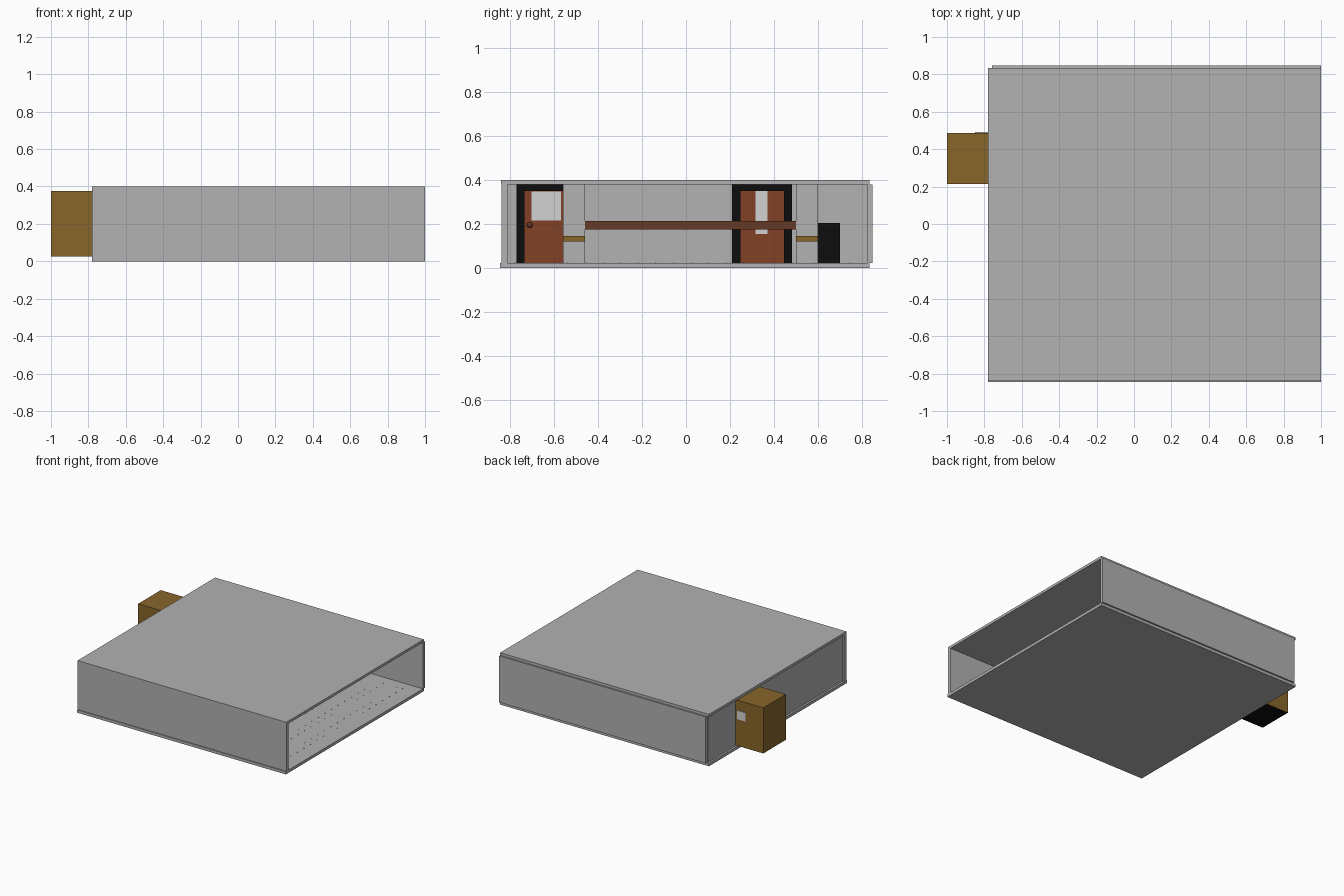
import bpy
import bmesh

if "Cube" in bpy.data.objects:
    bpy.data.objects.remove(bpy.data.objects["Cube"], do_unlink=True)


def material(name, r, g, b):
    m = bpy.data.materials.new(name)
    m.use_nodes = True
    m.diffuse_color = (r, g, b, 1)
    m.node_tree.nodes["Principled BSDF"].inputs["Base Color"].default_value = (r, g, b, 1)
    return m


GREY = material("wall grey", 0.445, 0.445, 0.445)
PALE = material("pale glass", 0.65, 0.65, 0.65)
GOLD = material("golden wood", 0.246, 0.133, 0.024)
RED = material("red wood", 0.223, 0.053, 0.018)
BROWN = material("dark wood", 0.133, 0.042, 0.019)
BLACK = material("black", 0.004, 0.004, 0.004)


def add_box(bm, xs, ys, zs):
    verts = bmesh.ops.create_cube(bm, size=1)["verts"]
    for v in verts:
        for axis, (lo, hi) in enumerate((xs, ys, zs)):
            v.co[axis] = hi if v.co[axis] > 0 else lo


def finish(name, bm, *mats):
    me = bpy.data.meshes.new(name)
    bm.to_mesh(me)
    bm.free()
    ob = bpy.data.objects.new(name, me)
    bpy.context.collection.objects.link(ob)
    for m in mats:
        me.materials.append(m)
    return ob


def box(name, xs, ys, zs, mat):
    bm = bmesh.new()
    add_box(bm, xs, ys, zs)
    return finish(name, bm, mat)


# Shell, open on its +x side
FLOOR, CEILING = 0.022, 0.38
inside = (FLOOR, CEILING)
box("floor", (-0.78, 1), (-0.845, 0.835), (0, FLOOR), GREY)
box("roof", (-0.78, 1), (-0.84, 0.835), (CEILING, 0.4), GREY)
box("front_wall", (-0.78, 1), (-0.838, -0.812), inside, GREY)
box("back_wall", (-0.76, 1), (0.825, 0.847), inside, GREY)
box("end_wall", (-0.765, -0.745), (-0.812, 0.825), inside, GREY)

# Rows of tiny floor studs
bm = bmesh.new()
for i in range(6):
    for j in range(20):
        x, y = 0.02 + 0.162 * i, -0.78 + 0.08 * j
        for dx in (0, 0.05):
            add_box(bm, (x + dx, x + dx + 0.005), (y, y + 0.005), (FLOOR, FLOOR + 0.002))
finish("floor_studs", bm, GREY)


# Doors with black frames and pale windows
def door(name, y, window_y, window_z):
    front = (-0.745, -0.715)
    bm = bmesh.new()
    for lo in (y, y + 0.235):
        add_box(bm, front, (lo, lo + 0.037), (FLOOR, 0.35))
    add_box(bm, front, (y, y + 0.272), (0.35, CEILING))
    finish(name + "_frame", bm, BLACK)
    box(name + "_panel", (-0.745, -0.725), (y + 0.037, y + 0.235), (FLOOR, 0.35), RED)
    box(name + "_window", (-0.725, -0.72), window_y, window_z, PALE)


door("front_door", -0.77, (-0.703, -0.567), (0.215, 0.347))
door("back_door", 0.21, (0.315, 0.37), (0.155, 0.35))

bm = bmesh.new()
bmesh.ops.create_uvsphere(bm, u_segments=12, v_segments=8, radius=0.013)
bmesh.ops.translate(bm, vec=(-0.712, -0.71, 0.195), verts=bm.verts)
finish("door_knob", bm, BROWN)

# Partitions with shelves, the counter between them, and a dark cabinet
for name, y in (("front", -0.56), ("back", 0.5)):
    box(name + "_partition", (-0.3, 0.1), (y, y + 0.1), inside, GREY)
    box(name + "_shelf", (0.1, 0.16), (y, y + 0.1), (0.12, 0.146), GOLD)
box("counter", (-0.1, 0.1), (-0.46, 0.5), (0.175, 0.212), BROWN)
box("cabinet", (-0.25, 0.05), (0.6, 0.7), (FLOOR, 0.205), BLACK)

# Wooden annex behind the end wall, black underneath
bm = bmesh.new()
add_box(bm, (-1, -0.76), (0.213, 0.487), (0.025, 0.377))
bm.normal_update()
for f in bm.faces:
    f.material_index = 1 if f.normal.z < -0.5 else 0
finish("annex", bm, GOLD, BLACK)
box("annex_window", (-0.85, -0.78), (0.487, 0.491), (0.232, 0.3), PALE)
